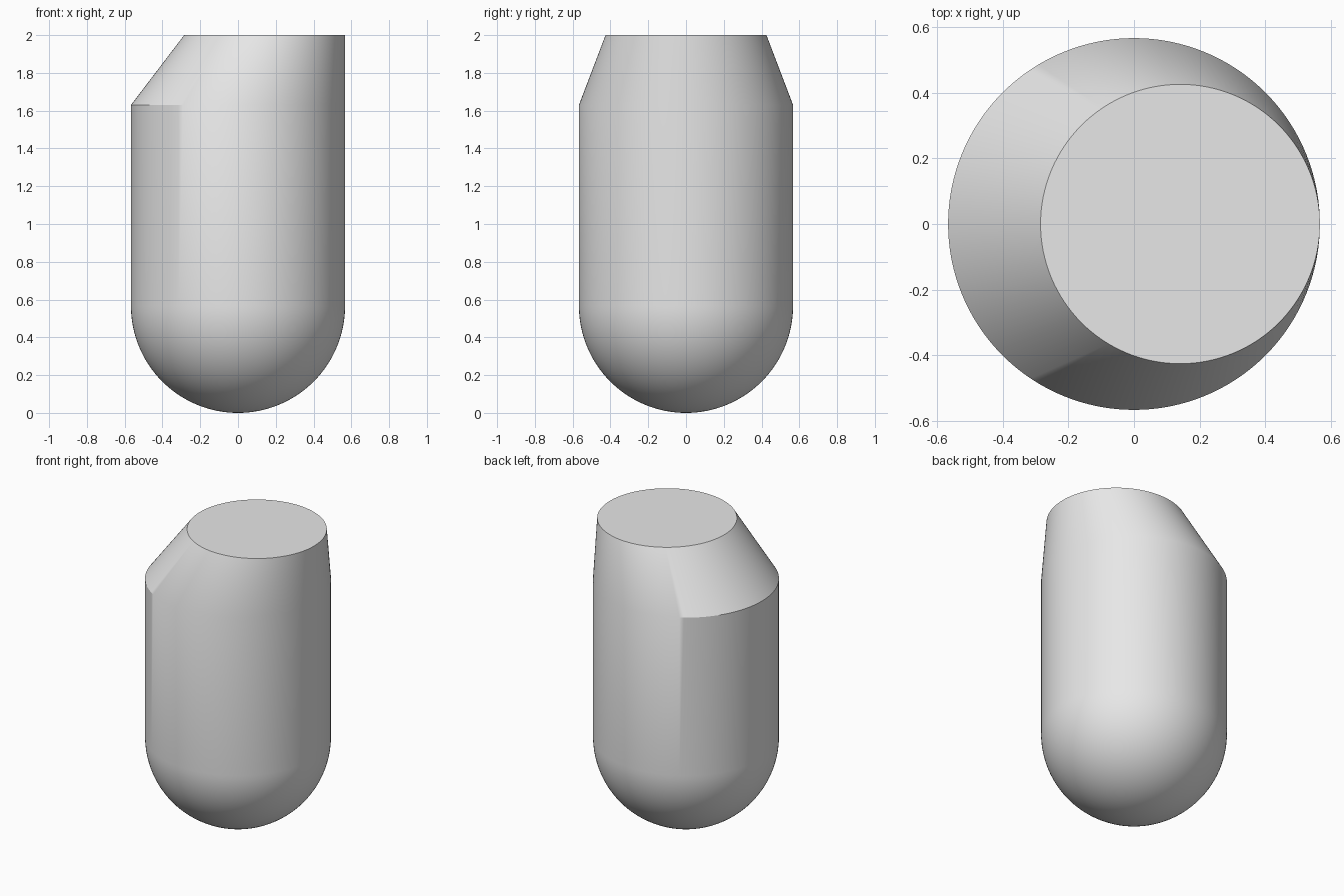
import bpy, bmesh, math

if "Cube" in bpy.data.objects:
    bpy.data.objects.remove(bpy.data.objects["Cube"])

SEG = 128        # sides around the body
R = 0.567        # body radius
TOP_R = 0.426    # radius of the flat top
TOP_X = R - TOP_R  # top disc is shifted so it touches the right side
SHOULDER = 1.63
HEIGHT = 2.0

bm = bmesh.new()


def ring(radius, z, cx=0.0):
    return [bm.verts.new((cx + radius * math.cos(2 * math.pi * i / SEG),
                          radius * math.sin(2 * math.pi * i / SEG), z))
            for i in range(SEG)]


# Rounded bottom, straight wall, then slanted shoulder to the offset top
STEPS = 32
tip = bm.verts.new((0, 0, 0))
rings = []
for k in range(1, STEPS + 1):
    a = k / STEPS * math.pi / 2
    rings.append(ring(R * math.sin(a), R * (1 - math.cos(a))))
rings.append(ring(R, SHOULDER))
rings.append(ring(TOP_R, HEIGHT, TOP_X))

for i in range(SEG):
    j = (i + 1) % SEG
    bm.faces.new((tip, rings[0][j], rings[0][i]))
    for lo, hi in zip(rings, rings[1:]):
        bm.faces.new((lo[i], lo[j], hi[j], hi[i]))
bm.faces.new(rings[-1])

# The two rims nearly meet on the right, no merging needed
bmesh.ops.recalc_face_normals(bm, faces=bm.faces)
mesh = bpy.data.meshes.new("capsule_body")
bm.to_mesh(mesh)
bm.free()

body = bpy.data.objects.new("capsule_body", mesh)
bpy.context.collection.objects.link(body)

# Plain grey
grey = bpy.data.materials.new("light_grey")
grey.diffuse_color = (0.8, 0.8, 0.8, 1)
grey.use_nodes = True
grey.node_tree.nodes["Principled BSDF"].inputs["Base Color"].default_value = grey.diffuse_color
mesh.materials.append(grey)

# Smooth shading with sharp shoulder and top edges
bpy.context.view_layer.objects.active = body
body.select_set(True)
bpy.ops.object.shade_smooth_by_angle(angle=math.radians(30))
